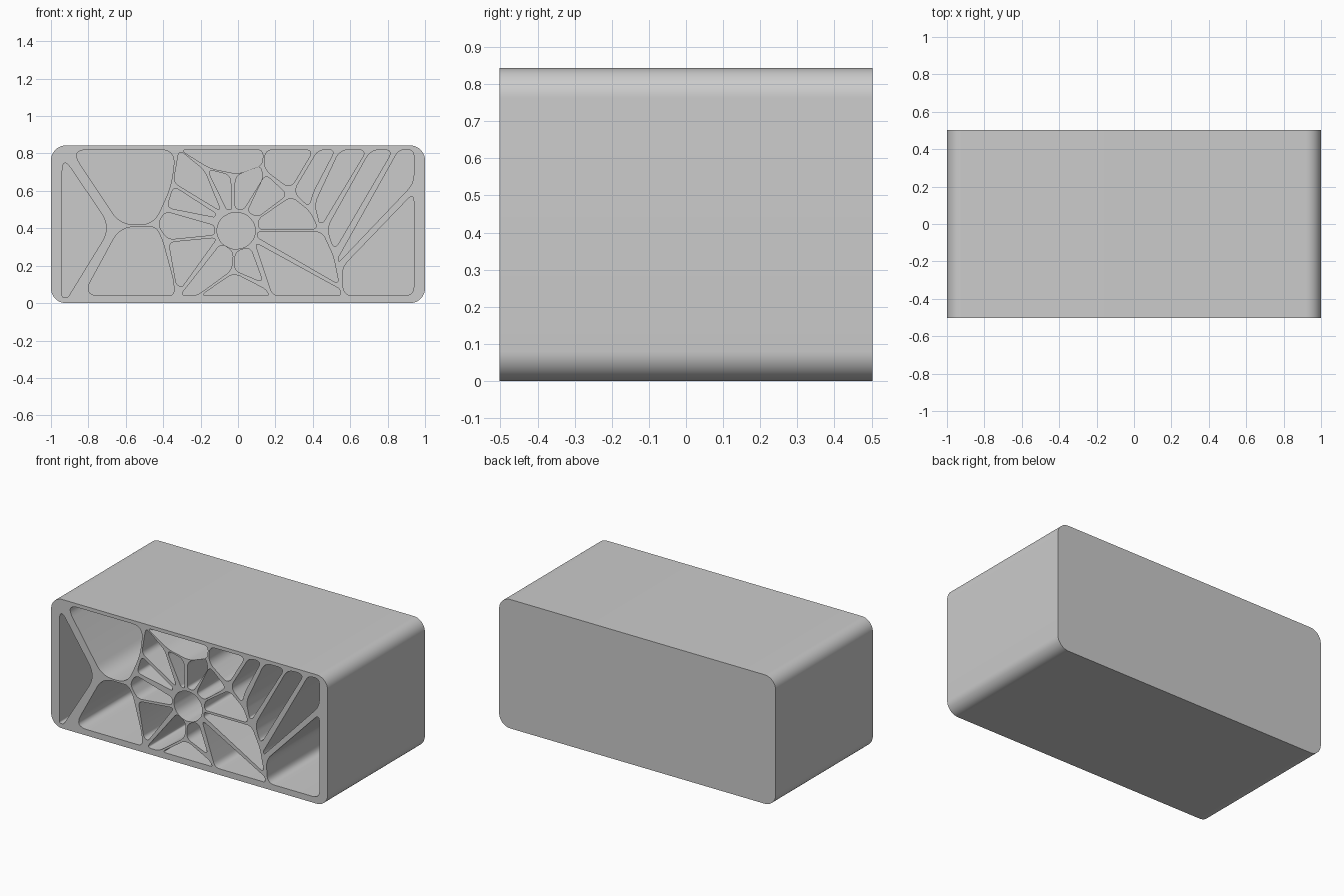
import bpy, bmesh, math
from mathutils import Vector

if "Cube" in bpy.data.objects:
    bpy.data.objects.remove(bpy.data.objects["Cube"])

HALF_DEPTH, HEIGHT, BACK_WALL = 0.502, 0.843, 0.05


def rounded(points, size, steps=8):
    """Polygon with every corner replaced by a smooth curve."""
    pts = [Vector(p) for p in points]
    out = []
    for i, p in enumerate(pts):
        a, b = pts[i - 1] - p, pts[(i + 1) % len(pts)] - p
        t = min(size, 0.42 * a.length, 0.42 * b.length)
        p0, p1 = p + a.normalized() * t, p + b.normalized() * t
        for k in range(steps + 1):
            u = k / steps
            out.append(p0 * (1 - u) ** 2 + p * 2 * u * (1 - u) + p1 * u ** 2)
    return out


def tube(bm, outline, y0, y1):
    """Wall along y closed at its far end; returns the open front edges."""
    front = [bm.verts.new((p[0], y0, p[1])) for p in outline]
    back = [bm.verts.new((p[0], y1, p[1])) for p in outline]
    n = len(front)
    for i in range(n):
        j = (i + 1) % n
        bm.faces.new((front[i], front[j], back[j], back[i]))
    bm.faces.new(back)
    return [bm.edges.get((front[i], front[(i + 1) % n])) for i in range(n)]


# Outline of the block with rounded long edges
R = 0.08
block_outline = []
for cx, cz, start in ((1 - R, R, -90), (1 - R, HEIGHT - R, 0),
                      (R - 1, HEIGHT - R, 90), (R - 1, R, 180)):
    for k in range(13):
        a = math.radians(start + 7.5 * k)
        block_outline.append((cx + R * math.cos(a), cz + R * math.sin(a)))

# Pocket corners (x, z), grouped by area
left = [
    [(-.94, .79), (-.68, .405), (-.91, .03), (-.94, .03)],
    [(-.895, .82), (-.335, .82), (-.355, .63), (-.45, .42), (-.63, .42)],
    [(-.63, .408), (-.44, .408), (-.405, .34), (-.345, .12), (-.34, .04), (-.83, .04)],
]
around_left = [
    [(-.315, .82), (-.18, .71), (-.09, .49), (-.345, .645)],
    [(-.345, .625), (-.12, .48), (-.125, .46), (-.38, .51)],
    [(-.39, .49), (-.125, .415), (-.125, .365), (-.375, .34), (-.43, .42)],
    [(-.37, .325), (-.11, .35), (-.30, .085), (-.33, .1)],
]
bottom = [
    [(-.31, .04), (-.09, .32), (-.025, .275), (-.035, .175), (-.22, .04)],
    [(-.20, .04), (-.04, .15), (0, .15), (.145, .075), (.17, .04)],
    [(-.015, .275), (.065, .30), (.135, .11), (-.02, .175)],
    [(.09, .325), (.545, .075), (.55, .04), (.185, .04)],
    [(.105, .38), (.45, .38), (.51, .25), (.54, .1), (.105, .35)],
]
top = [
    [(.11, .395), (.11, .45), (.285, .57), (.385, .49), (.43, .395)],
    [(.145, .69), (.265, .58), (.105, .46), (.05, .49)],
    [(-.015, .68), (.12, .735), (.135, .67), (.03, .5), (-.015, .505)],
    [(-.165, .715), (-.04, .685), (-.035, .5), (-.06, .5)],
    [(-.31, .82), (.135, .82), (.13, .735), (0, .69), (-.15, .72)],
]
right = [
    [(.145, .82), (.405, .82), (.28, .61), (.14, .715)],
    [(.43, .82), (.52, .82), (.4, .59), (.38, .515), (.295, .595)],
    [(.545, .82), (.69, .82), (.455, .43), (.435, .43), (.41, .53)],
    [(.71, .82), (.83, .82), (.515, .28), (.475, .4)],
    [(.86, .82), (.94, .82), (.94, .64), (.54, .22), (.535, .24)],
    [(.94, .59), (.94, .04), (.565, .04), (.555, .19)],
]
hub = [[(-.01 + .108 * math.cos(math.tau * (i + .5) / 9),
         .387 + .103 * math.sin(math.tau * (i + .5) / 9)) for i in range(9)]]

# Outer shell, then blind pockets stopping at the back wall
bm = bmesh.new()
rim = tube(bm, block_outline, -HALF_DEPTH, HALF_DEPTH)
for cells, size in ((left, .09), (around_left, .035), (bottom, .035),
                    (top, .04), (right, .05), (hub, .04)):
    for cell in cells:
        rim += tube(bm, rounded(cell, size), -HALF_DEPTH, HALF_DEPTH - BACK_WALL)

# Front face filled between the outer edge and the pocket rims
bmesh.ops.triangle_fill(bm, use_beauty=True, use_dissolve=False,
                        edges=rim, normal=(0, -1, 0))
bm.normal_update()
bmesh.ops.recalc_face_normals(bm, faces=bm.faces[:])
mesh = bpy.data.meshes.new("pocketed_block")
bm.to_mesh(mesh)
bm.free()
block = bpy.data.objects.new("pocketed_block", mesh)
bpy.context.collection.objects.link(block)

# Smooth curved walls, crisp rims
bpy.context.view_layer.objects.active = block
block.select_set(True)
bpy.ops.object.shade_smooth_by_angle(angle=math.radians(30))
